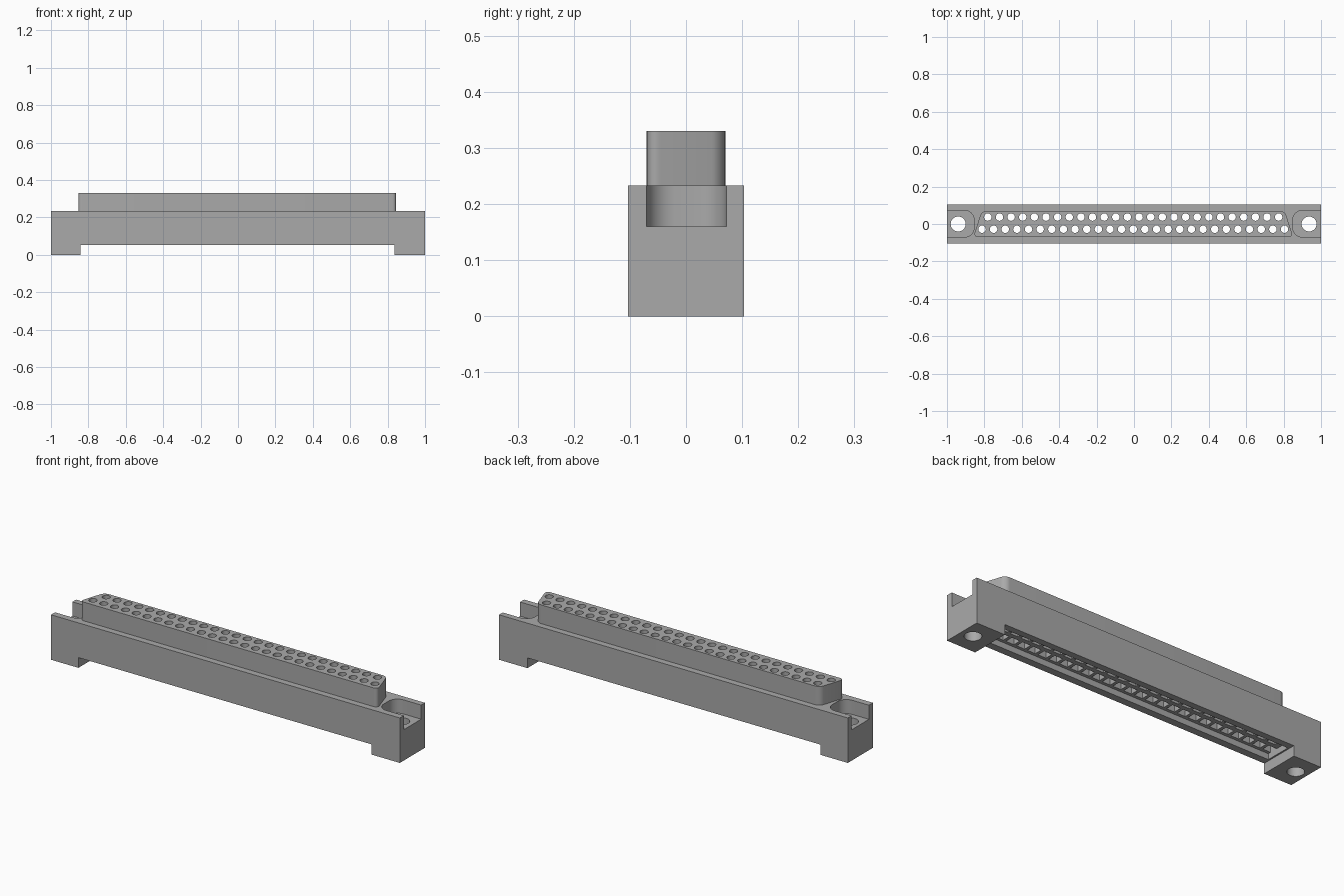
import bpy, bmesh
from mathutils import Matrix, Vector

if "Cube" in bpy.data.objects:
    bpy.data.objects.remove(bpy.data.objects["Cube"], do_unlink=True)

grey = bpy.data.materials.new("housing grey")
grey.use_nodes = True
colour = (0.4, 0.4, 0.4, 1)
grey.diffuse_color = colour
grey.node_tree.nodes["Principled BSDF"].inputs["Base Color"].default_value = colour


def make(name, bm):
    bmesh.ops.recalc_face_normals(bm, faces=bm.faces)
    mesh = bpy.data.meshes.new(name)
    bm.to_mesh(mesh)
    bm.free()
    mesh.materials.append(grey)
    obj = bpy.data.objects.new(name, mesh)
    bpy.context.collection.objects.link(obj)
    return obj


def add_box(bm, lo, hi, round_radius=0):
    lo, hi = Vector(lo), Vector(hi)
    size = Matrix.Diagonal((*(hi - lo), 1))
    verts = bmesh.ops.create_cube(bm, size=1, matrix=Matrix.Translation((lo + hi) / 2) @ size)["verts"]
    if round_radius:
        round_uprights(bm, verts, round_radius)


def round_uprights(bm, verts, radius):
    edges = {e for v in verts for e in v.link_edges
             if abs(e.verts[0].co.z - e.verts[1].co.z) > 0.01}
    bmesh.ops.bevel(bm, geom=list(edges), offset=radius, segments=8, affect='EDGES', profile=0.5)


def add_cylinder(bm, x, y, z0, z1, r, sides):
    bmesh.ops.create_cone(bm, cap_ends=True, segments=sides, radius1=r, radius2=r, depth=z1 - z0,
                          matrix=Matrix.Translation((x, y, (z0 + z1) / 2)))


def cut(target, cutter, operation='DIFFERENCE'):
    mod = target.modifiers.new(cutter.name, 'BOOLEAN')
    mod.operation, mod.object, mod.solver = operation, cutter, 'EXACT'
    cutter.hide_render = True
    bpy.context.view_layer.objects.active = target
    bpy.ops.object.modifier_apply(modifier=mod.name)
    bpy.data.objects.remove(cutter, do_unlink=True)


MID = -0.004      # centre of the contact field
PITCH = 0.0622
ROWS = ((26, 0.037), (27, -0.028))

# Main block
bm = bmesh.new()
add_box(bm, (-1, -0.103, 0), (1, 0.103, 0.233))
body = make("connector_housing", bm)

# Raised shroud with slanted, rounded ends
bm = bmesh.new()
outline = ((-0.855, -0.07), (0.855, -0.07), (0.81, 0.07), (-0.81, 0.07))
base = bm.faces.new([bm.verts.new((x + MID, y, 0.2)) for x, y in outline])
top = bmesh.ops.extrude_face_region(bm, geom=[base])["geom"]
bmesh.ops.translate(bm, vec=(0, 0, 0.13), verts=[g for g in top if isinstance(g, bmesh.types.BMVert)])
round_uprights(bm, bm.verts[:], 0.025)
cut(body, make("shroud", bm), 'UNION')

# Clearance between the feet
bm = bmesh.new()
add_box(bm, (-0.843, -0.2, -0.1), (0.837, 0.2, 0.053))
cut(body, make("foot_gap", bm))

# Rear groove under the block
bm = bmesh.new()
add_box(bm, (-0.835, -0.065, 0.02), (0.829, 0.07, 0.083))
cut(body, make("groove", bm))

# Screw recesses open to the ends, and screw holes
bm = bmesh.new()
add_box(bm, (-1.2, -0.07, 0.16), (-0.855, 0.072, 0.4), 0.05)
add_box(bm, (0.849, -0.07, 0.16), (1.2, 0.072, 0.4), 0.05)
cut(body, make("screw_recesses", bm))
bm = bmesh.new()
for x in (-0.94, 0.936):
    add_cylinder(bm, x, 0, -0.1, 0.4, 0.04, 32)
cut(body, make("screw_holes", bm))

# Square contact cells below, round contact holes above
cells, holes = bmesh.new(), bmesh.new()
for count, y in ROWS:
    for i in range(count):
        x = MID + (i - (count - 1) / 2) * PITCH
        add_box(cells, (x - 0.023, y - 0.021, 0.06), (x + 0.023, y + 0.021, 0.29))
        add_cylinder(holes, x, y, 0.27, 0.4, 0.02, 16)
cut(body, make("contact_cells", cells))
cut(body, make("contact_holes", holes))

# Smooth the rounded walls, keep edges sharp
bpy.ops.object.select_all(action='DESELECT')
body.select_set(True)
bpy.context.view_layer.objects.active = body
bpy.ops.object.shade_smooth_by_angle(angle=0.6)
